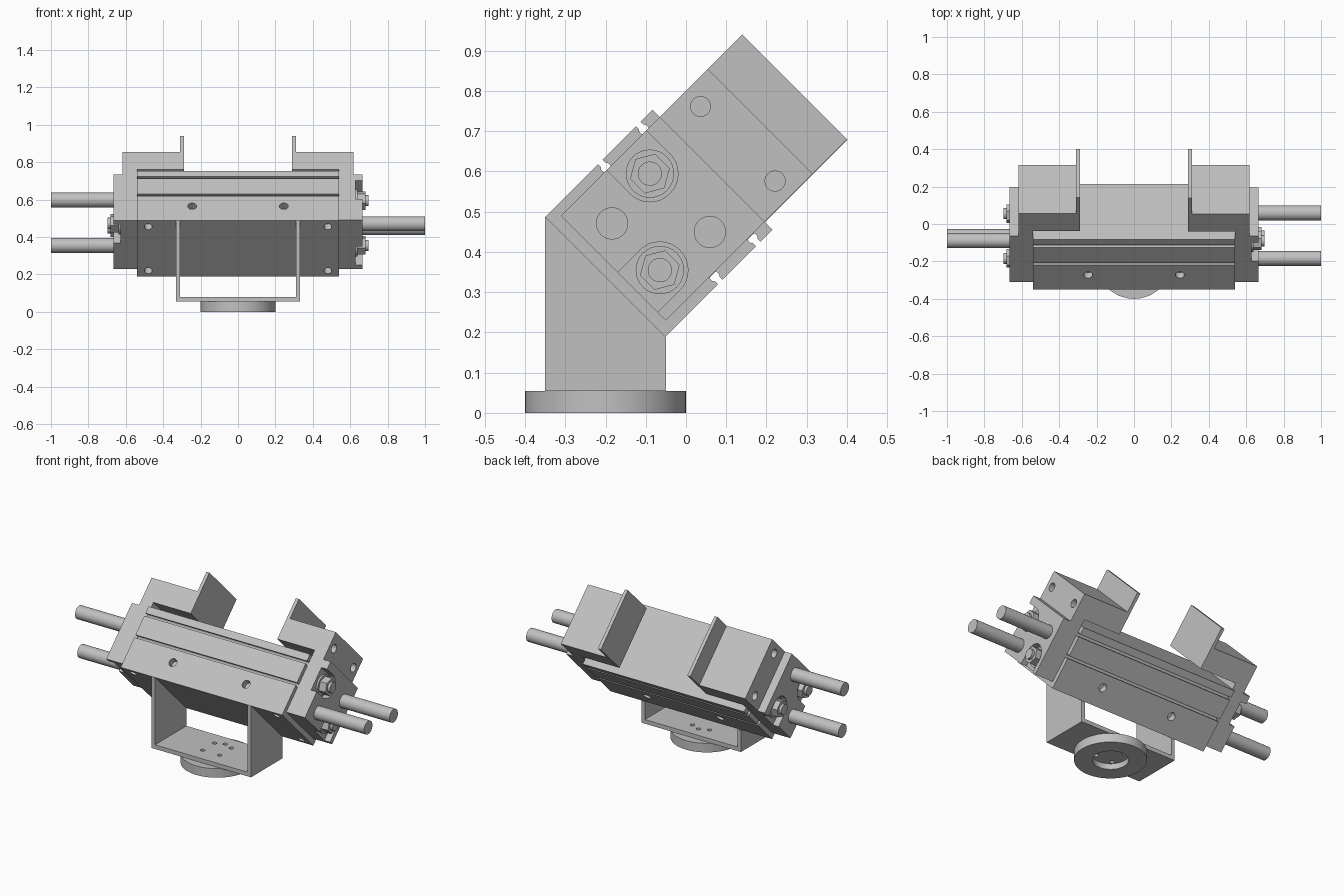
import bpy, bmesh, math
from mathutils import Matrix, Vector

cube = bpy.data.objects.get("Cube")
if cube:
    bpy.data.objects.remove(cube, do_unlink=True)

grey = bpy.data.materials.new("light_grey")
grey.use_nodes = True
grey.diffuse_color = (0.53, 0.53, 0.53, 1)
grey.node_tree.nodes["Principled BSDF"].inputs["Base Color"].default_value = (0.53, 0.53, 0.53, 1)

MID = -0.381                                  # middle of the gripper across its width
TILT = Matrix.Rotation(math.radians(-45), 4, 'X')
HALF_TURN = (Matrix.Translation((0, MID, 0)) @ Matrix.Rotation(math.pi, 4, 'Z')
             @ Matrix.Translation((0, -MID, 0)))


def make(name, bm):
    bmesh.ops.recalc_face_normals(bm, faces=bm.faces[:])
    mesh = bpy.data.meshes.new(name)
    bm.to_mesh(mesh)
    bm.free()
    mesh.materials.append(grey)
    ob = bpy.data.objects.new(name, mesh)
    bpy.context.collection.objects.link(ob)
    return ob


def prism(name, points, axis, start, end):
    """Extrude a 2D outline along x, y or z; the outline uses the other two axes in order."""
    bm = bmesh.new()
    verts = []
    for p in points:
        co = list(p)
        co.insert(axis, start)
        verts.append(bm.verts.new(co))
    face = bm.faces.new(verts)
    out = bmesh.ops.extrude_face_region(bm, geom=[face])
    shift = Vector((0, 0, 0))
    shift[axis] = end - start
    bmesh.ops.translate(bm, vec=shift, verts=[g for g in out["geom"] if isinstance(g, bmesh.types.BMVert)])
    return make(name, bm)


def circle(c, r, n=32):
    return [(c[0] + r * math.cos(2 * math.pi * i / n), c[1] + r * math.sin(2 * math.pi * i / n))
            for i in range(n)]


def rect(a0, a1, b0, b1):
    return [(a0, b0), (a1, b0), (a1, b1), (a0, b1)]


def cut(ob, cutters):
    for c in cutters:
        c.hide_render = True
        m = ob.modifiers.new("cut", 'BOOLEAN')
        m.operation, m.solver, m.object = 'DIFFERENCE', 'EXACT', c
    graph = bpy.context.evaluated_depsgraph_get()
    mesh = bpy.data.meshes.new_from_object(ob.evaluated_get(graph))
    ob.modifiers.clear()
    ob.data = mesh
    for c in cutters:
        bpy.data.objects.remove(c, do_unlink=True)


def smooth(ob):
    bpy.ops.object.select_all(action='DESELECT')
    ob.select_set(True)
    bpy.context.view_layer.objects.active = ob
    bpy.ops.object.shade_smooth_by_angle(angle=math.radians(30))


parts = []

# Gripper body with long grooves on both sides
B0, B1, A0, A1 = -0.592, -0.170, 0.097, 0.474
body = prism("gripper_body", rect(B0, B1, A0, A1), 0, -0.54, 0.54)
cutters = []
for edge, inward in ((B0, 1), (B1, -1)):
    for a in (0.29, 0.424):
        cutters.append(prism("groove", rect(edge - 0.02, edge + 0.02, a - 0.008, a + 0.008), 0, -0.6, 0.6))
        cutters.append(prism("groove_root", circle((edge + inward * 0.02, a), 0.0125, 16), 0, -0.6, 0.6))
    for x in (-0.245, 0.245):
        cutters.append(prism("side_hole", circle((x, 0.207), 0.024, 24), 1, edge - 0.04, edge + 0.04))
for x in (-0.48, 0.48):
    for b in (-0.546, -0.214):
        cutters.append(prism("base_hole", circle((x, b), 0.021, 24), 2, A0 - 0.04, A0 + 0.04))
cut(body, cutters)
parts.append(body)

# Jaws, guide rods and nuts: one end, then the same turned half around
J0, J1 = -0.566, -0.198
JAW = [(0.54, 0.127), (0.665, 0.127), (0.665, 0.474), (0.617, 0.474), (0.617, 0.643),
       (0.31, 0.643), (0.31, 0.764), (0.29, 0.764), (0.29, 0.511), (0.54, 0.511)]
NUTS = [(-0.484, 0.357), (-0.297, 0.205)]
RODS = [(-0.463, 0.203), (-0.276, 0.36)]
for side, turn in (("left", Matrix()), ("right", HALF_TURN)):
    end = []
    jaw = prism(side + "_jaw", JAW, 1, J0, J1)
    (b1, a1), (b2, a2) = NUTS
    cutters = [prism("nut_pocket", circle(n, 0.07), 0, 0.627, 0.7) for n in NUTS]
    cutters.append(prism("pocket_mouth", rect(J0 - 0.05, b1, a1 - 0.0698, a1 + 0.0698), 0, 0.627, 0.7))
    cutters.append(prism("pocket_mouth", rect(b2 - 0.0698, b2 + 0.0698, 0.08, a2), 0, 0.627, 0.7))
    cutters += [prism("jaw_hole", circle((b, 0.564), 0.025, 24), 0, 0.56, 0.7) for b in (-0.513, -0.251)]
    cut(jaw, cutters)
    end.append(jaw)
    for i, n in enumerate(NUTS):
        end.append(prism(f"{side}_washer_{i}", circle(n, 0.06), 0, 0.62, 0.638))
        end.append(prism(f"{side}_nut_{i}", circle(n, 0.051, 6), 0, 0.63, 0.682))
        end.append(prism(f"{side}_stud_{i}", circle(n, 0.03), 0, 0.63, 0.698))
    for i, r in enumerate(RODS):
        end.append(prism(f"{side}_rod_{i}", circle(r, 0.04), 0, 0.65, 1.0))
    for ob in end:
        ob.data.transform(turn)
    parts += end
for ob in parts:
    ob.data.transform(TILT)

# U-shaped bracket: two slanted cheeks and a base plate
FLOOR, TOP = 0.055, 0.08
cheek = [(-0.35, FLOOR), (-0.05, FLOOR), (-0.05, 0.187), (-0.35, 0.487)]
for side, x in (("left", 0.31), ("right", -0.332)):
    parts.append(prism(side + "_bracket_cheek", cheek, 0, x, x + 0.022))
plate = prism("bracket_base", rect(-0.31, 0.31, -0.35, -0.05), 2, FLOOR, TOP)
flange = prism("mounting_flange", circle((0, -0.2), 0.2, 64), 2, 0, FLOOR)


def bolt_holes():
    return [prism("bolt_hole", circle((0.08 * math.cos(math.radians(d)), -0.2 + 0.08 * math.sin(math.radians(d))),
                                      0.013, 20), 2, -0.02, 0.12) for d in (45, 90, 135, 225, 315)]


cut(plate, bolt_holes())
cut(flange, [prism("bore", circle((0, -0.2), 0.1, 48), 2, -0.02, 0.035)] + bolt_holes())
parts += [plate, flange]

for ob in parts:
    smooth(ob)
